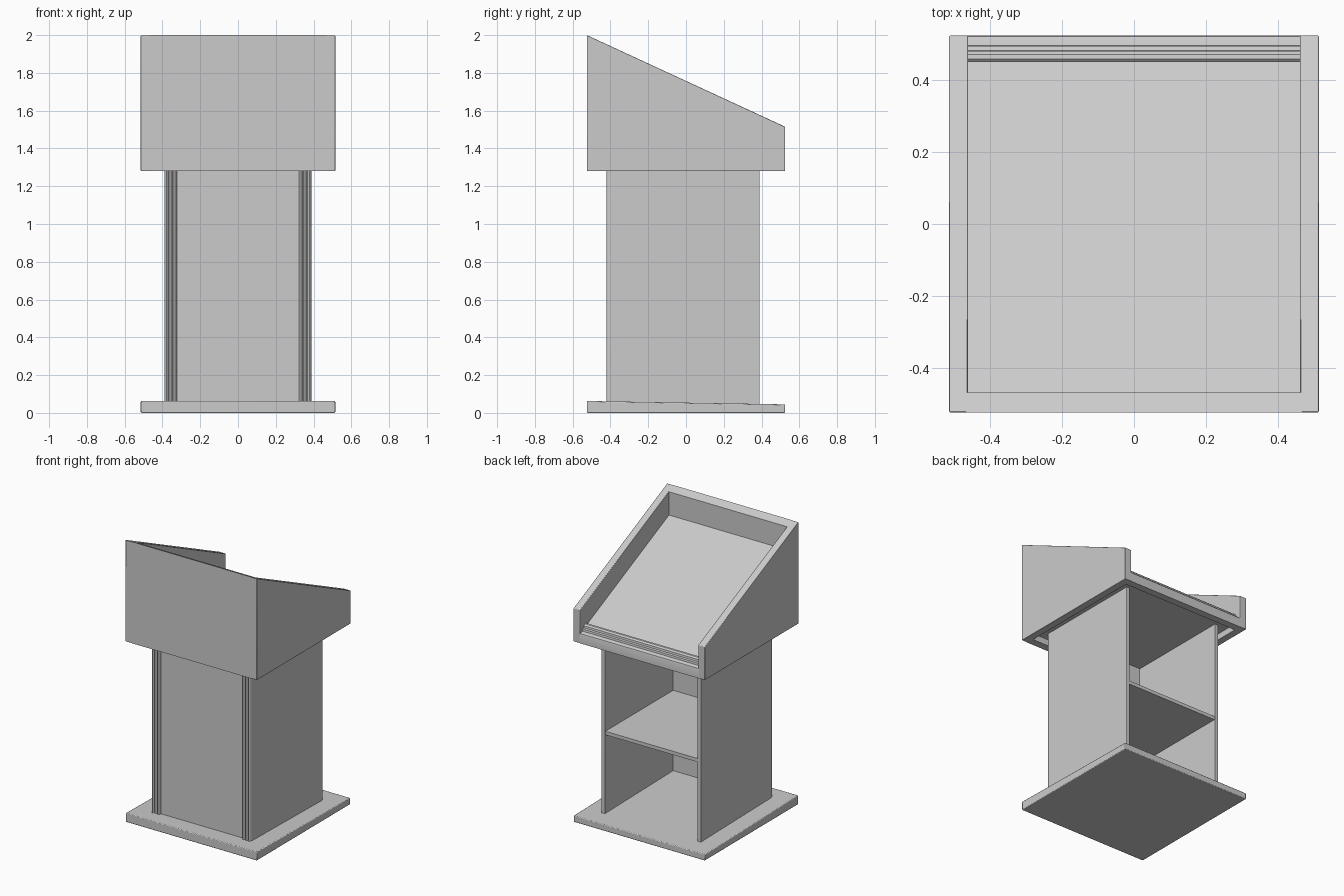
import bpy, bmesh, math

if "Cube" in bpy.data.objects:
    bpy.data.objects.remove(bpy.data.objects["Cube"])


def prism(name, pts, axis, lo, hi, bevel=0.0):
    """Extrude a closed 2D profile. axis 'x': pts are (y, z); axis 'z': pts are (x, y)."""
    bm = bmesh.new()

    def place(p, t):
        return (t, p[0], p[1]) if axis == 'x' else (p[0], p[1], t)
    a = [bm.verts.new(place(p, lo)) for p in pts]
    b = [bm.verts.new(place(p, hi)) for p in pts]
    n = len(pts)
    bm.faces.new(a)
    bm.faces.new(b)
    for i in range(n):
        bm.faces.new((a[i], a[(i + 1) % n], b[(i + 1) % n], b[i]))
    bmesh.ops.recalc_face_normals(bm, faces=bm.faces)
    me = bpy.data.meshes.new(name)
    bm.to_mesh(me)
    bm.free()
    ob = bpy.data.objects.new(name, me)
    bpy.context.collection.objects.link(ob)
    if bevel:
        m = ob.modifiers.new("soft_edges", 'BEVEL')
        m.width, m.segments = bevel, 2
        m.limit_method = 'ANGLE'
    bpy.ops.object.select_all(action='DESELECT')
    ob.select_set(True)
    bpy.context.view_layer.objects.active = ob
    bpy.ops.object.shade_smooth_by_angle(angle=math.radians(35))
    return ob


def box(name, x0, x1, y0, y1, z0, z1, bevel=0.0):
    return prism(name, [(y0, z0), (y1, z0), (y1, z1), (y0, z1)], 'x', x0, x1, bevel)


def mirrored(ob):
    ob.modifiers.new("mirror", 'MIRROR')
    return ob


W, D, IN = 0.515, 0.525, 0.463      # half width, half depth, inner half width
BOT, CEIL = 1.28, 1.325             # head bottom, cabinet ceiling
SLOPE = (2.0 - 1.515) / (2 * D)


def rim_z(y):
    return 2.0 - SLOPE * (y + D)


# base plate, slightly lower at the back
prism("base", [(-D, 0), (D, 0), (D, 0.045), (-D, 0.063)], 'x', -W, W, 0.005)

# cabinet: sides, front panel, shelf
mirrored(box("side_panel", 0.363, 0.39, -0.40, 0.39, 0.04, CEIL, 0.002))
box("front_panel", -0.365, 0.365, -0.40, -0.375, 0.04, CEIL)
box("shelf", -0.364, 0.364, -0.376, 0.385, 0.605, 0.63)

# three half-round beads on each front corner
bead = [(0.322, -0.398)]
for cx in (0.334, 0.356, 0.378):
    for k in range(9):
        a = math.pi * k / 8
        bead.append((cx - 0.0095 * math.cos(a), -0.402 - 0.018 * math.sin(a)))
bead.append((0.39, -0.398))
mirrored(prism("corner_beads", bead, 'z', 0.04, CEIL))

# head: slanted sides, front board, recessed floor
mirrored(prism("head_side", [(-D, BOT), (D, BOT), (D, rim_z(D)), (-D, rim_z(-D))],
               'x', IN, W, 0.003))
prism("head_front", [(-D, BOT), (-0.47, BOT), (-0.47, rim_z(-0.47)), (-D, rim_z(-D))],
      'x', -IN - 0.005, IN + 0.005)
box("head_floor", -IN, IN, -0.475, 0.475, CEIL, CEIL + 0.02)

# sloping reading board
DROP = 0.165
prism("reading_board", [(y, rim_z(y) - DROP - t) for y, t in
                        ((-0.475, 0.025), (0.455, 0.025), (0.455, 0), (-0.475, 0))],
      'x', -IN, IN)

# moulded rail along the low edge
prism("back_rail", [(0.472, BOT), (D, BOT), (D, 1.338), (0.522, 1.348), (0.514, 1.352),
                    (0.498, 1.356), (0.496, 1.370), (0.484, 1.374), (0.482, 1.388),
                    (0.472, 1.398), (0.46, 1.400), (0.453, 1.394), (0.453, 1.345),
                    (0.472, 1.345)], 'x', -IN - 0.005, IN + 0.005)
